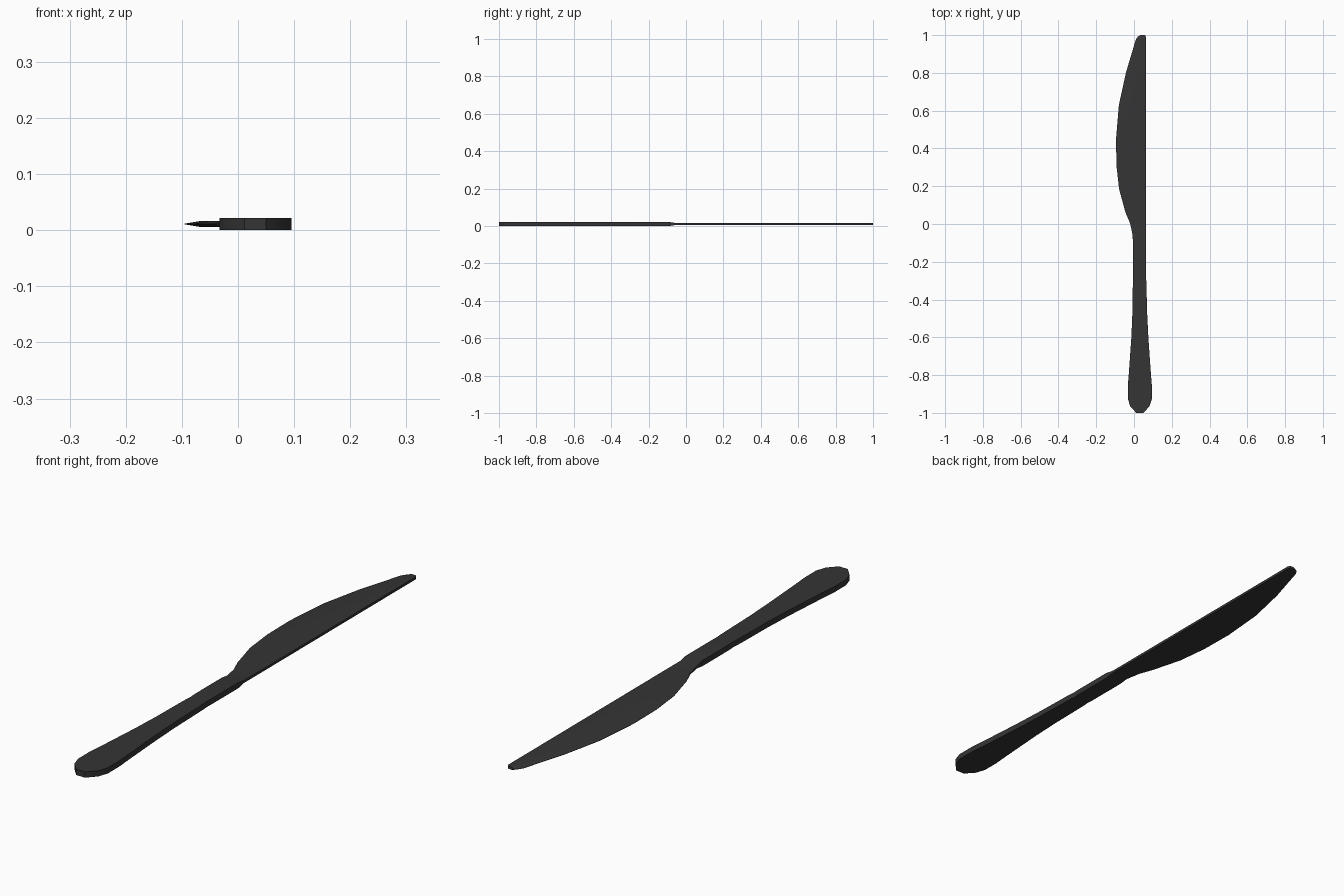
import bpy, bmesh, math

if "Cube" in bpy.data.objects:
    bpy.data.objects.remove(bpy.data.objects["Cube"])

ZC = 0.011  # mid height

# stations: y, left x, right x, half thickness, edge half thickness, bevel width
HANDLE = [(-1.0, .012, .050), (-.99, .003, .059), (-.965, -.020, .082),
          (-.925, -.033, .095), (-.86, -.033, .095), (-.80, -.028, .090),
          (-.60, -.014, .076), (-.48, -.009, .070), (-.30, -.006, .065),
          (-.28, -.004, .063), (-.26, -.006, .064), (-.09, -.006, .064)]
BLADE = [(-.055, -.008, .063), (.005, -.021, .063), (.06, -.045, .063),
         (.185, -.079, .063), (.31, -.093, .063), (.45, -.095, .063),
         (.63, -.080, .063), (.80, -.043, .063), (.975, .009, .063),
         (.992, .020, .063), (1.0, .034, .058)]

stations = [(y, l, r, .011, .011, .012) for y, l, r in HANDLE]
for i, (y, l, r) in enumerate(BLADE):
    edge = .005 if i == 0 else .003 if i == 1 else .0006
    stations.append((y, l, r, .005, edge, min(.026, (r - l) * .25)))

# knife: loft six-sided sections from handle end to blade tip
bm = bmesh.new()
rings = []
for y, l, r, h, e, b in stations:
    section = [(l, -e), (l + b, -h), (r, -h), (r, h), (l + b, h), (l, e)]
    rings.append([bm.verts.new((x, y, ZC + z)) for x, z in section])
for a, c in zip(rings, rings[1:]):
    for i in range(6):
        j = (i + 1) % 6
        bm.faces.new((a[i], a[j], c[j], c[i]))
bm.faces.new(rings[0])
bm.faces.new(rings[-1])
bmesh.ops.recalc_face_normals(bm, faces=bm.faces)

mesh = bpy.data.meshes.new("knife")
bm.to_mesh(mesh)
bm.free()
knife = bpy.data.objects.new("knife", mesh)
bpy.context.collection.objects.link(knife)

# dark plastic
mat = bpy.data.materials.new("dark_plastic")
mat.diffuse_color = (.035, .035, .035, 1)
mat.use_nodes = True
mat.node_tree.nodes["Principled BSDF"].inputs["Base Color"].default_value = mat.diffuse_color
mesh.materials.append(mat)

bpy.context.view_layer.objects.active = knife
knife.select_set(True)
bpy.ops.object.shade_smooth_by_angle(angle=math.radians(30))
